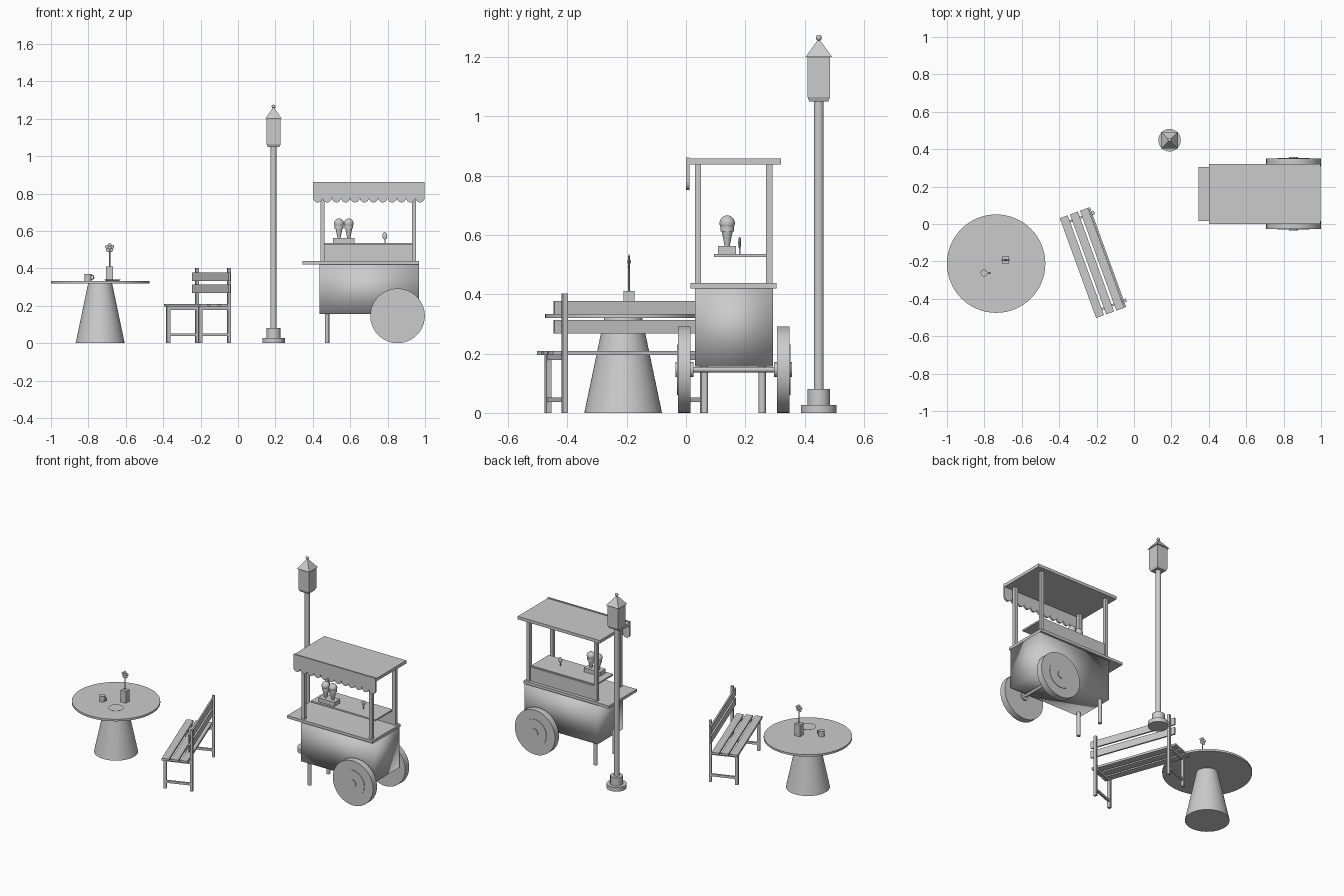
import bpy, bmesh, math
from mathutils import Matrix, Vector

cube = bpy.data.objects.get("Cube")
if cube:
    bpy.data.objects.remove(cube, do_unlink=True)

grey = bpy.data.materials.new("plain grey")
grey.use_nodes = True
grey.diffuse_color = (0.6, 0.6, 0.6, 1)
grey.node_tree.nodes["Principled BSDF"].inputs["Base Color"].default_value = (0.6, 0.6, 0.6, 1)


def finish(name, bm, smooth=None, place=None):
    """Turn a bmesh into a named object; smooth is the sharp-edge angle."""
    if place:
        bm.transform(place)
    bmesh.ops.recalc_face_normals(bm, faces=bm.faces)
    mesh = bpy.data.meshes.new(name)
    bm.to_mesh(mesh)
    bm.free()
    mesh.materials.append(grey)
    obj = bpy.data.objects.new(name, mesh)
    bpy.context.collection.objects.link(obj)
    if smooth:
        bpy.ops.object.select_all(action='DESELECT')
        obj.select_set(True)
        bpy.context.view_layer.objects.active = obj
        bpy.ops.object.shade_smooth_by_angle(angle=math.radians(smooth))
    return obj


def box(name, x, y, z, place=None, smooth=None):
    """Box from (min, max) ranges."""
    bm = bmesh.new()
    size = [r[1] - r[0] for r in (x, y, z)]
    mid = Vector([(r[0] + r[1]) / 2 for r in (x, y, z)])
    bmesh.ops.create_cube(bm, size=1, matrix=Matrix.Translation(mid) @ Matrix.Diagonal((*size, 1)))
    return finish(name, bm, smooth, place)


def tube(name, x, y, z0, z1, r0, r1=None, sides=32):
    """Upright cylinder or tapered cylinder."""
    bm = bmesh.new()
    bmesh.ops.create_cone(bm, cap_ends=True, segments=sides, radius1=r0,
                          radius2=r0 if r1 is None else r1, depth=z1 - z0)
    return finish(name, bm, 40, Matrix.Translation((x, y, (z0 + z1) / 2)))


def rod_y(name, x, z, y0, y1, r, sides=48):
    """Cylinder lying along y."""
    bm = bmesh.new()
    bmesh.ops.create_cone(bm, cap_ends=True, segments=sides, radius1=r, radius2=r, depth=y1 - y0)
    place = Matrix.Translation((x, (y0 + y1) / 2, z)) @ Matrix.Rotation(math.pi / 2, 4, 'X')
    return finish(name, bm, 40, place)


def ball(name, centre, radii):
    bm = bmesh.new()
    bmesh.ops.create_uvsphere(bm, u_segments=20, v_segments=12, radius=1)
    return finish(name, bm, 60, Matrix.Translation(centre) @ Matrix.Diagonal((*radii, 1)))


def frustum(name, x, y, z0, z1, half0, half1):
    """Square tapered block with sides facing the axes."""
    bm = bmesh.new()
    k = math.sqrt(2)
    bmesh.ops.create_cone(bm, cap_ends=True, segments=4, radius1=half0 * k,
                          radius2=half1 * k, depth=z1 - z0)
    place = Matrix.Translation((x, y, (z0 + z1) / 2)) @ Matrix.Rotation(math.pi / 4, 4, 'Z')
    return finish(name, bm, None, place)


# Round table
tx, ty, top = -0.737, -0.212, 0.333
tube("table_pedestal", tx, ty, 0, 0.32, 0.131, 0.064, 48)
tube("table_top", tx, ty, 0.32, top, 0.263, sides=64)

# Things on the table
cx, cy = -0.802, -0.262
tube("cup", cx, cy, top, 0.37, 0.018)
bm = bmesh.new()
ring = []
for i in range(16):
    a = math.tau * i / 16
    ring.append([bm.verts.new(((0.011 + 0.003 * math.cos(b)) * math.cos(a), 0.003 * math.sin(b),
                               (0.011 + 0.003 * math.cos(b)) * math.sin(a)))
                 for b in [math.tau * j / 8 for j in range(8)]])
for i in range(16):
    for j in range(8):
        n, m = (i + 1) % 16, (j + 1) % 8
        bm.faces.new((ring[i][j], ring[n][j], ring[n][m], ring[i][m]))
finish("cup_handle", bm, 60, Matrix.Translation((cx + 0.02, cy, 0.352)))
tube("plate", -0.671, -0.308, top, 0.341, 0.035, 0.047)
fx, fy = -0.686, -0.192
box("vase", (fx - 0.019, fx + 0.019), (fy - 0.018, fy + 0.018), (top, 0.411))
tube("flower_stem", fx, fy, 0.41, 0.51, 0.003, sides=8)
ball("flower_centre", (fx, fy, 0.51), (0.009, 0.006, 0.009))
for i in range(5):
    a = math.pi / 2 + math.tau * i / 5
    ball("flower_petal", (fx + 0.015 * math.cos(a), fy, 0.51 + 0.015 * math.sin(a)),
         (0.01, 0.003, 0.01))

# Bench, built along y with its back on +x, then turned
turn = Matrix.Translation((-0.2165, -0.2055, 0)) @ Matrix.Rotation(math.radians(20), 4, 'Z')
half = 0.284
for x0 in (-0.0885, -0.031, 0.0265):
    box("seat_slat", (x0, x0 + 0.045), (-half, half), (0.195, 0.209), turn)
for z0 in (0.267, 0.331):
    box("back_board", (0.073, 0.083), (-half, half), (z0, z0 + 0.046), turn)
for s in (-1, 1):
    y = (s * 0.249 - 0.009, s * 0.249 + 0.009)
    inner = (s * 0.249 - 0.006, s * 0.249 + 0.006)
    box("bench_back_post", (0.08, 0.096), y, (0, 0.402), turn)
    box("bench_front_leg", (-0.085, -0.066), y, (0, 0.195), turn)
    box("bench_seat_support", (-0.07, 0.085), inner, (0.178, 0.195), turn)
    box("bench_foot_rail", (-0.07, 0.085), inner, (0.037, 0.052), turn)

# Street lamp
lx, ly = 0.19, 0.448
tube("lamp_base", lx, ly, 0, 0.027, 0.06)
tube("lamp_collar", lx, ly, 0.027, 0.08, 0.038)
tube("lamp_pole", lx, ly, 0.08, 1.055, 0.0165)
frustum("lantern_bottom", lx, ly, 1.05, 1.065, 0.032, 0.038)
frustum("lantern", lx, ly, 1.065, 1.2, 0.038, 0.038)
frustum("lantern_roof", lx, ly, 1.2, 1.257, 0.045, 0.004)
ball("lantern_finial", (lx, ly, 1.265), (0.01, 0.01, 0.01))

# Cart body, counter, legs
box("cart_body", (0.437, 0.967), (0.03, 0.293), (0.157, 0.42), smooth=180)
box("cart_counter", (0.346, 0.967), (0.016, 0.306), (0.42, 0.438))
for y in (0.063, 0.257):
    tube("cart_leg", 0.476, y, 0, 0.157, 0.012, sides=16)

# Wheels on an axle
wx, wz, mid = 0.853, 0.146, 0.161
rod_y("axle", wx, wz, 0, 0.32, 0.009, 16)
for s in (-1, 1):
    for part, r, a, b in (("wheel", 0.146, 0.146, 0.188), ("wheel_ring", 0.085, 0.188, 0.191),
                          ("wheel_hub", 0.025, 0.135, 0.196)):
        y0, y1 = sorted((mid + s * a, mid + s * b))
        rod_y(part, wx, wz, y0, y1, r)

# Canopy with a scalloped front
for x in (0.441, 0.931):
    for y in (0.03, 0.27):
        box("canopy_post", (x, x + 0.022), (y, y + 0.021), (0.438, 0.84))
x0, x1 = 0.402, 0.998
box("canopy_roof", (x0, x1), (0.002, 0.32), (0.838, 0.858))
count, steps = 12, 8
w = (x1 - x0) / count
outline = [(x1, 0.862), (x0, 0.862), (x0, 0.778)]
for i in range(count):
    for j in range(1, steps + 1):
        a = math.pi * j / steps
        outline.append((x0 + w * (i + 0.5 - 0.5 * math.cos(a)), 0.778 - 0.026 * math.sin(a)))
bm = bmesh.new()
face = bm.faces.new([bm.verts.new((x, 0, z)) for x, z in outline])
new = bmesh.ops.extrude_face_region(bm, geom=[face])["geom"]
bmesh.ops.translate(bm, vec=(0, 0.011, 0), verts=[v for v in new if isinstance(v, bmesh.types.BMVert)])
finish("canopy_valance", bm)

# Serving shelf and back panel
box("back_panel", (0.463, 0.931), (0.273, 0.285), (0.438, 0.53))
box("serving_shelf", (0.463, 0.931), (0.094, 0.275), (0.526, 0.536))

# Ice cream stand with two cones
box("cone_stand", (0.508, 0.624), (0.108, 0.168), (0.536, 0.563))
for x in (0.54, 0.592):
    tube("wafer_cone", x, 0.139, 0.555, 0.62, 0.007, 0.02, 20)
    tube("wafer_rim", x, 0.139, 0.612, 0.628, 0.023, sides=20)
    ball("ice_cream_scoop", (x, 0.139, 0.64), (0.026, 0.026, 0.026))

# Ice lolly
box("lolly_stick", (0.782, 0.788), (0.179, 0.183), (0.536, 0.57))
ball("lolly", (0.785, 0.181, 0.574), (0.013, 0.005, 0.02))
